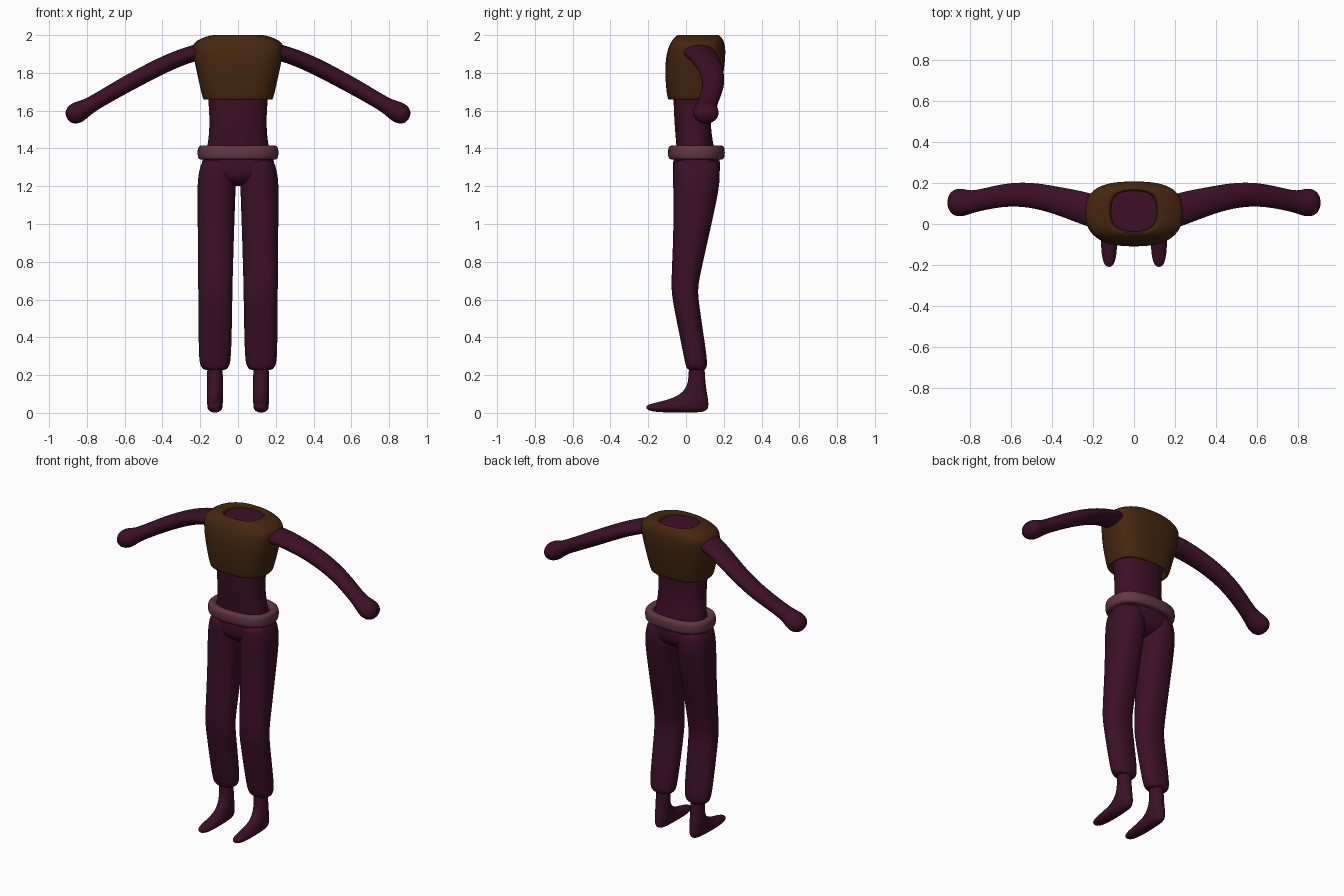
import bpy, bmesh, math
from mathutils import Vector

if "Cube" in bpy.data.objects:
    bpy.data.objects.remove(bpy.data.objects["Cube"])


def material(name, rgb):
    m = bpy.data.materials.new(name)
    m.use_nodes = True
    m.diffuse_color = (*rgb, 1)
    bsdf = m.node_tree.nodes["Principled BSDF"]
    bsdf.inputs["Base Color"].default_value = (*rgb, 1)
    bsdf.inputs["Roughness"].default_value = 0.8
    return m


PLUM = material("dark plum", (0.046, 0.005, 0.02))
BROWN = material("dark brown", (0.06, 0.02, 0.0045))
MAUVE = material("dusty mauve", (0.12, 0.037, 0.058))


def loft(name, rings, mat, power=2.0, caps=True, sides=20, closed=False):
    """Skin rings given as (centre, half axis u, half axis v)."""
    bm = bmesh.new()
    loops = []
    for c, u, v in rings:
        loop = []
        for i in range(sides):
            a = 2 * math.pi * i / sides
            s, t = [math.copysign(abs(f) ** (2 / power), f) for f in (math.cos(a), math.sin(a))]
            loop.append(bm.verts.new(Vector(c) + Vector(u) * s + Vector(v) * t))
        loops.append(loop)
    pairs = list(zip(loops, loops[1:]))
    if closed:
        pairs.append((loops[-1], loops[0]))
    for a, b in pairs:
        for i in range(sides):
            j = (i + 1) % sides
            bm.faces.new((a[i], a[j], b[j], b[i]))
    if caps:
        bm.faces.new(loops[0])
        bm.faces.new(loops[-1])
    bmesh.ops.recalc_face_normals(bm, faces=bm.faces)
    for f in bm.faces:
        f.smooth = True
    mesh = bpy.data.meshes.new(name)
    bm.to_mesh(mesh)
    bm.free()
    mesh.materials.append(mat)
    ob = bpy.data.objects.new(name, mesh)
    bpy.context.collection.objects.link(ob)
    sub = ob.modifiers.new("smooth", "SUBSURF")
    sub.levels = sub.render_levels = 2
    return ob


def level(z, half_x, front, back, x=0):
    """Horizontal ring from its width and its front and back limits."""
    return (x, (front + back) / 2, z), (half_x, 0, 0), (0, (back - front) / 2, 0)


def slanted(x, half_x, front, back):
    """Ring spanning a front and a back point, each (y, z)."""
    f, b = Vector((x, *front)), Vector((x, *back))
    return (f + b) / 2, (half_x, 0, 0), (b - f) / 2


# Torso and pelvis
loft("torso", [level(*r) for r in (
    (1.30, .18, -.05, .16), (1.38, .17, -.05, .155), (1.45, .158, -.055, .14),
    (1.53, .152, -.062, .132), (1.62, .156, -.066, .13), (1.72, .165, -.07, .14),
    (1.88, .18, -.06, .15), (1.96, .125, -.05, .17), (1.978, .12, -.045, .168),
    (1.98, .10, -.03, .15))], PLUM, 2.3)
loft("pelvis", [level(*r) for r in (
    (1.385, .165, -.05, .15), (1.37, .185, -.065, .175), (1.31, .198, -.072, .184),
    (1.26, .195, -.07, .18), (1.225, .12, -.05, .15), (1.20, .05, 0, .1))], PLUM, 2.3)

# Cropped vest with neck opening and turned-in hem
loft("vest", [level(*r) for r in (
    (1.70, .16, -.07, .14), (1.664, .168, -.078, .15), (1.655, .182, -.092, .168),
    (1.668, .189, -.1, .175), (1.75, .208, -.11, .192), (1.85, .23, -.112, .207),
    (1.92, .242, -.1, .211), (1.957, .242, -.084, .205), (1.985, .195, -.065, .192),
    (2.002, .135, -.047, .174), (1.998, .117, -.041, .166), (1.96, .11, -.035, .16))],
    BROWN, 2.7, caps=False, sides=24)

# Belt: rounded band swept round the hips
belt = []
for k in range(12):
    a = 2 * math.pi * k / 12
    bulge, rise = [math.copysign(abs(f) ** .65, f) for f in (math.cos(a), math.sin(a))]
    d = .026 * bulge
    belt.append(level(1.378 + .039 * rise, .19 + d, -.071 - d, .181 + d))
loft("belt", belt, MAUVE, 2.5, caps=False, sides=28, closed=True)

# Legs, feet and arms on both sides
for side, tag in ((1, "left"), (-1, "right")):
    loft(tag + "_trouser_leg", [level(z, w, f, b, side * x) for z, x, w, f, b in (
        (1.35, .10, .085, -.06, .165), (1.30, .108, .095, -.07, .18),
        (1.23, .113, .103, -.07, .182), (1.12, .115, .101, -.068, .163),
        (.95, .117, .097, -.068, .125), (.78, .119, .094, -.075, .087),
        (.67, .12, .092, -.079, .063), (.60, .12, .091, -.073, .066),
        (.42, .121, .089, -.037, .093), (.30, .122, .086, -.012, .11),
        (.255, .122, .08, -.004, .113), (.232, .122, .066, .005, .107),
        (.225, .122, .045, .02, .09))], PLUM, 2.3)

    loft(tag + "_foot", [slanted(side * .122, w, f, b) for w, f, b in (
        (.042, (.014, .27), (.1, .27)), (.042, (.014, .2), (.1, .19)),
        (.042, (.008, .15), (.11, .11)), (.043, (-.015, .115), (.122, .05)),
        (.042, (-.045, .092), (.117, .008)), (.041, (-.075, .078), (.06, .001)),
        (.041, (-.12, .064), (-.03, .001)), (.038, (-.165, .054), (-.12, .002)),
        (.028, (-.2, .044), (-.18, .007)), (.012, (-.212, .034), (-.207, .018)))], PLUM)

    # Arm stations: x, y, z, half depth, half thickness
    path = [(.14, .045, 1.925, .085, .045), (.24, .075, 1.905, .085, .043),
            (.36, .11, 1.86, .071, .045), (.48, .14, 1.80, .063, .045),
            (.60, .147, 1.735, .058, .044), (.71, .127, 1.672, .054, .042),
            (.79, .108, 1.624, .054, .042), (.825, .105, 1.604, .065, .053),
            (.86, .105, 1.585, .071, .058), (.89, .105, 1.57, .058, .046),
            (.907, .105, 1.562, .026, .02)]
    rings = []
    for i, (x, y, z, depth, thick) in enumerate(path):
        p, q = path[max(i - 1, 0)], path[min(i + 1, len(path) - 1)]
        n = Vector((p[2] - q[2], 0, q[0] - p[0])).normalized() * thick
        rings.append(((side * x, y, z), (0, depth, 0), (side * n.x, 0, n.z)))
    loft(tag + "_arm", rings, PLUM)
